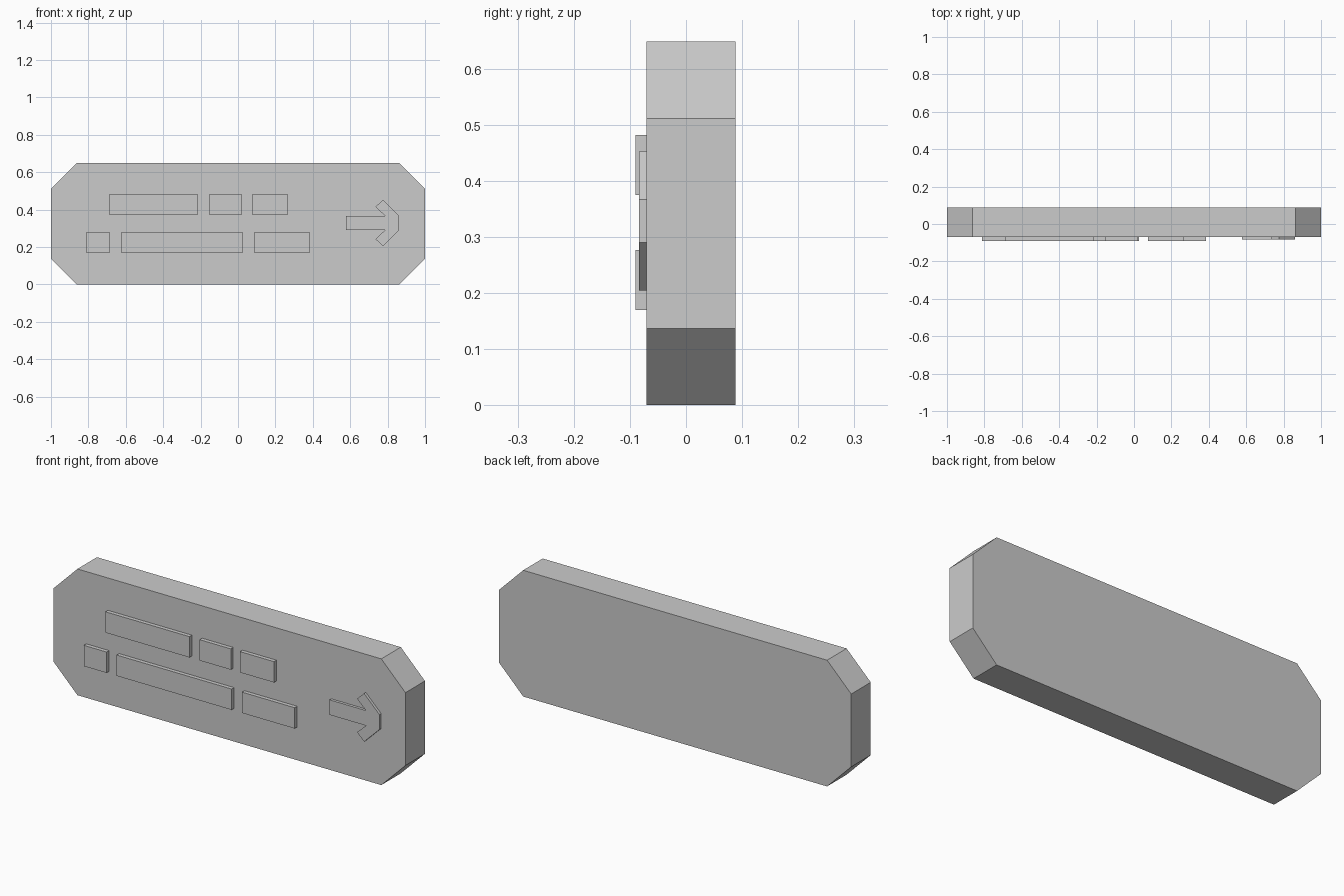
import bpy
import bmesh

cube = bpy.data.objects.get("Cube")
if cube:
    bpy.data.objects.remove(cube, do_unlink=True)

# Single grey finish
grey = bpy.data.materials.new("plain_grey")
grey.use_nodes = True
colour = (0.6, 0.6, 0.6, 1)
grey.diffuse_color = colour
grey.node_tree.nodes["Principled BSDF"].inputs["Base Color"].default_value = colour


def extrude_outline(name, outline, front, back):
    """Prism from an (x, z) outline, spanning front to back along y."""
    bm = bmesh.new()
    face = bm.faces.new([bm.verts.new((x, front, z)) for x, z in outline])
    new = bmesh.ops.extrude_face_region(bm, geom=[face])["geom"]
    verts = [v for v in new if isinstance(v, bmesh.types.BMVert)]
    bmesh.ops.translate(bm, verts=verts, vec=(0, back - front, 0))
    bmesh.ops.recalc_face_normals(bm, faces=bm.faces)
    mesh = bpy.data.meshes.new(name)
    bm.to_mesh(mesh)
    bm.free()
    mesh.materials.append(grey)
    obj = bpy.data.objects.new(name, mesh)
    bpy.context.collection.objects.link(obj)
    return obj


FACE = -0.07     # front plane of the board
HEIGHT = 0.648
CUT = 0.137      # corner chamfer

# Board with chamfered corners
half = [(1 - CUT, 0), (1, CUT), (1, HEIGHT - CUT), (1 - CUT, HEIGHT)]
extrude_outline("sign_board", half + [(-x, z) for x, z in reversed(half)], FACE, 0.088)

# Two rows of raised bars
rows = {
    "upper_bar": (0.375, [(-0.69, -0.213), (-0.155, 0.022), (0.075, 0.267)]),
    "lower_bar": (0.17, [(-0.813, -0.684), (-0.626, 0.027), (0.086, 0.385)]),
}
for name, (z, spans) in rows.items():
    for i, (a, b) in enumerate(spans, 1):
        top = z + 0.107
        extrude_outline(f"{name}_{i}", [(a, z), (b, z), (b, top), (a, top)], -0.09, FACE)

# Raised arrow, mirrored about its centre line
MID = 0.3285
upper = [(0.578, 0.0385), (0.786, 0.0385), (0.735, 0.086), (0.775, 0.124), (0.862, 0.0385)]
arrow = [(x, MID + h) for x, h in upper] + [(x, MID - h) for x, h in reversed(upper)]
extrude_outline("arrow", arrow, -0.084, FACE)
